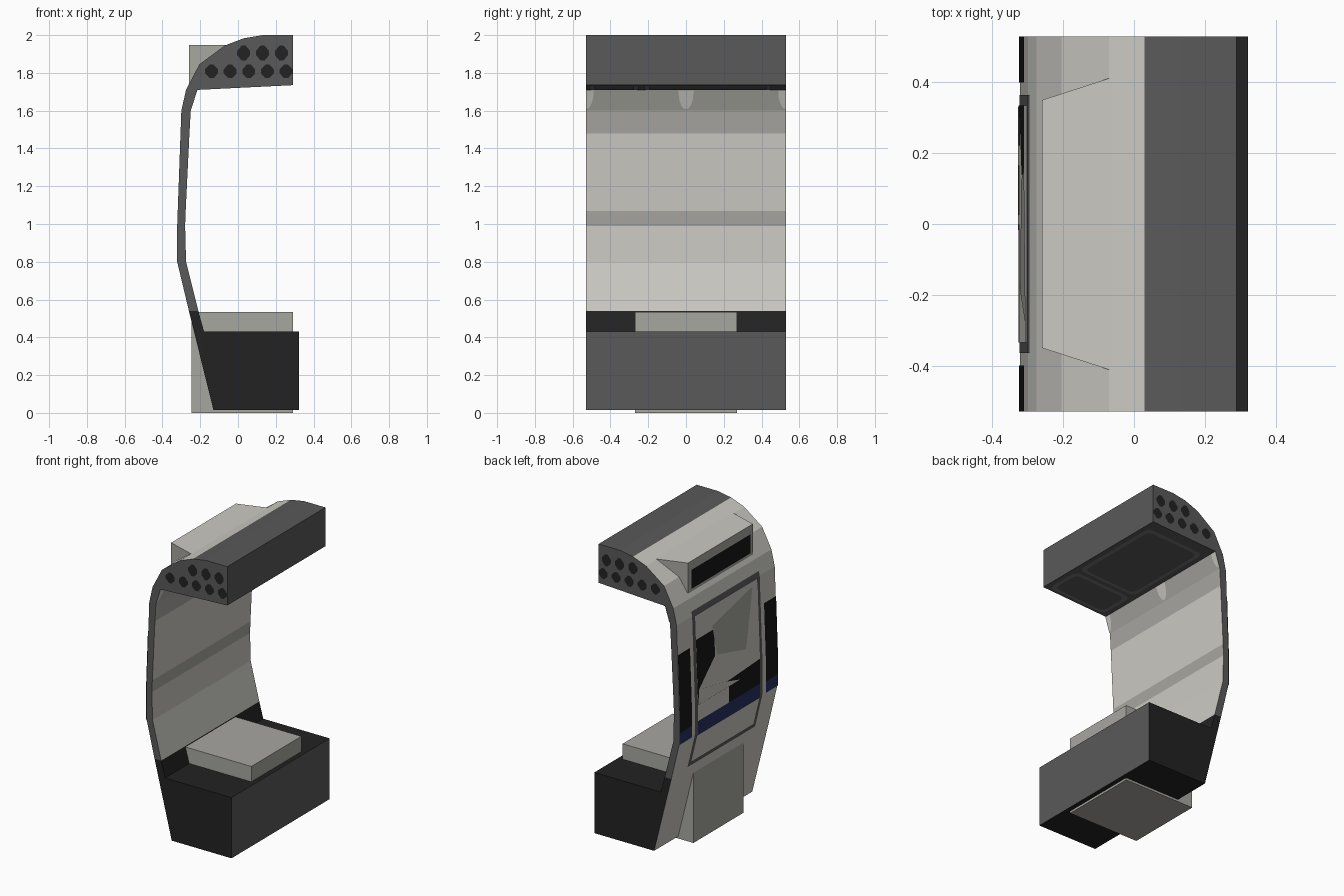
import bpy, bmesh, math
from mathutils import Vector

cube = bpy.data.objects.get("Cube")
if cube:
    bpy.data.objects.remove(cube, do_unlink=True)


def material(name, r, g, b):
    m = bpy.data.materials.new(name)
    m.use_nodes = True
    m.diffuse_color = (r, g, b, 1)
    m.node_tree.nodes["Principled BSDF"].inputs["Base Color"].default_value = (r, g, b, 1)
    return m


LIGHT = material("light grey", .60, .59, .55)
MEDIUM = material("medium grey", .39, .385, .355)
DARK = material("dark grey", .10, .10, .10)
BLACK = material("black", .016, .016, .016)
GLASS = material("window black", .008, .008, .008)
BLUE = material("stripe blue", .02, .03, .12)
TRIM = material("ceiling trim grey", .17, .17, .17)
HALF = .53


def make(name, bm, mats):
    mesh = bpy.data.meshes.new(name)
    bm.to_mesh(mesh)
    bm.free()
    for m in mats:
        mesh.materials.append(m)
    ob = bpy.data.objects.new(name, mesh)
    bpy.context.collection.objects.link(ob)
    return ob


def prism(name, points, sides, cap, y=HALF):
    """Extrude an x-z profile along y; sides holds one colour per profile edge."""
    mats = list(dict.fromkeys(sides + [cap]))
    bm = bmesh.new()
    a = [bm.verts.new((x, -y, z)) for x, z in points]
    b = [bm.verts.new((x, y, z)) for x, z in points]
    for ring in (a, b):
        bm.faces.new(ring).material_index = mats.index(cap)
    for i, side in enumerate(sides):
        j = (i + 1) % len(points)
        bm.faces.new((a[i], a[j], b[j], b[i])).material_index = mats.index(side)
    bmesh.ops.recalc_face_normals(bm, faces=bm.faces)
    return make(name, bm, mats)


def sheet(name, polygons, mat, facing):
    """Thin flat plates turned towards a given direction."""
    bm = bmesh.new()
    for poly in polygons:
        f = bm.faces.new([bm.verts.new(p) for p in poly])
        f.normal_update()
        if f.normal.dot(Vector(facing)) < 0:
            f.normal_flip()
    return make(name, bm, [mat])


# Wall, bench and roof share the same outer and inner section lines
outer = [(-.26, .54), (-.322, .8), (-.322, .99), (-.30, 1.6), (-.275, 1.71)]
inner = [(-.215, 1.71), (-.25, 1.6), (-.257, 1.48), (-.277, 1.07),
         (-.28, .99), (-.275, .8), (-.21, .54)]
prism("side_wall", outer + inner,
      [LIGHT] * 4 + [DARK, MEDIUM, MEDIUM, LIGHT, MEDIUM, LIGHT, LIGHT, BLACK], DARK)
prism("lower_bench",
      [(-.13, .015), (.322, .015), (.322, .43), (-.18, .43), (-.21, .54), (-.26, .54)],
      [BLACK, DARK, BLACK, BLACK, BLACK, LIGHT], BLACK)
prism("roof_block",
      [(-.275, 1.71), (-.205, 1.845), (-.07, 1.945), (.03, 1.983), (.13, 2),
       (.29, 2), (.29, 1.735), (-.215, 1.71)],
      [LIGHT] * 3 + [DARK] * 5, DARK)
prism("floor_box", [(-.245, 0), (.29, 0), (.29, .535), (-.245, .535)],
      [MEDIUM] * 4, MEDIUM, .27)

# Roof box with flared sides
roof_box = prism("roof_box", [(-.26, 1.72), (-.06, 1.72), (-.06, 1.948), (-.26, 1.948)],
                 [MEDIUM, MEDIUM, LIGHT, MEDIUM], MEDIUM, .35)
for v in roof_box.data.vertices:
    if v.co.x > -.1:
        v.co.y = math.copysign(.415, v.co.y)
sheet("roof_box_window", [[(-.264, y, z) for y, z in
      ((-.32, 1.76), (.32, 1.76), (.32, 1.89), (-.32, 1.89))]], GLASS, (-1, 0, 0))


def skin_x(z):
    for (x0, z0), (x1, z1) in zip(outer, outer[1:]):
        if z <= z1:
            return x0 + (x1 - x0) * (z - z0) / (z1 - z0)
    return outer[-1][0]


def skin_plate(name, y0, y1, z0, z1, mat, lift):
    """A plate that follows the bends of the outer wall."""
    levels = [z0] + [z for _, z in outer if z0 < z < z1] + [z1]
    polys = []
    for a, b in zip(levels, levels[1:]):
        xa, xb = skin_x(a) - lift, skin_x(b) - lift
        polys.append([(xa, y0, a), (xa, y1, a), (xb, y1, b), (xb, y0, b)])
    sheet(name, polys, mat, (-1, 0, 0))


# Door: dark surround, leaf, glazing, covering panels and stripe
skin_plate("door_surround", -.365, .365, .56, 1.63, DARK, .002)
skin_plate("door_leaf", -.335, .335, .59, 1.59, LIGHT, .003)
skin_plate("door_window", -.335, .335, .88, 1.43, GLASS, .004)
skin_plate("door_stripe", -.335, .335, .78, .88, BLUE, .004)


def door_panel(name, points, mat, lift):
    sheet(name, [[(skin_x(z) - lift, y, z) for y, z in points]], mat, (-1, 0, 0))


door_panel("door_cover", [(.32, 1.09), (.14, 1.25), (.14, 1.45), (-.28, 1.56),
                          (-.335, 1.55), (-.335, 1.05), (.02, 1.03)], LIGHT, .005)
door_panel("door_inner_shade", [(.16, 1.46), (-.28, 1.56), (-.19, 1.17), (.12, 1.25)],
           MEDIUM, .006)
door_panel("door_lower_cover", [(.32, 1.09), (.02, 1.03), (-.12, .992), (.335, .992)],
           LIGHT, .006)
skin_plate("door_lower_strip", .0, .335, .88, .99, LIGHT, .005)

# Side windows with the stripe below them
for side, label in ((1, "back"), (-1, "front")):
    skin_plate(label + "_side_window", side * .40, side * HALF, .87, 1.4, GLASS, .003)
    skin_plate(label + "_side_stripe", side * .40, side * HALF, .79, .87, BLUE, .003)

# Ribs of light at the top of the inner wall
tabs = []
for centre, lo, hi in ((0, -1, 1), (-HALF, 0, 1), (HALF, -1, 0)):
    poly = []
    for i in range(13):
        t = lo + (hi - lo) * i / 12
        z = 1.708 - .10 * math.sqrt(max(0, 1 - t * t))
        poly.append((-.25 + (z - 1.6) * .318 + .003, centre + .042 * t, z))
    if lo == 0 or hi == 0:
        poly.append((-.25 + .108 * .318 + .003, centre, 1.708))
    tabs.append(poly)
sheet("inner_wall_tabs", tabs, LIGHT, (1, 0, 0))


# Vents on both ends of the roof
def vent(x, z, w, h, y):
    c = .3
    shape = ((-1, -c), (-c, -1), (c, -1), (1, -c), (1, c), (c, 1), (-c, 1), (-1, c))
    return [(x + a * w, y, z + b * h) for a, b in shape]


for side, label in ((-1, "front"), (1, "back")):
    y = side * (HALF + .002)
    vents = [vent(-.14 + .0985 * i, 1.808, .034, .036, y) for i in range(5)]
    vents += [vent(.03 + .1 * i, 1.905, .034, .04, y) for i in range(3)]
    sheet(label + "_vents", vents, BLACK, (0, side, 0))


# Ceiling trim lines around rounded panels
def ceiling_panel(x0, x1, y0, y1, drop):
    cx, cy, w, h = (x0 + x1) / 2, (y0 + y1) / 2, (x1 - x0) / 2, (y1 - y0) / 2
    pts = []
    for i in range(16):
        q = (i // 4) * math.pi / 2
        a = q + (i % 4) * math.pi / 6
        sx = 1 if i // 4 in (0, 3) else -1
        sy = 1 if i // 4 in (0, 1) else -1
        x = cx + sx * (w - .04) + .04 * math.cos(a)
        y = cy + sy * (h - .04) + .04 * math.sin(a)
        pts.append((x, y, 1.7207 + x * .0495 - drop))
    return pts


bays = ((-.22, .45), (-.51, -.25))
sheet("ceiling_trim", [ceiling_panel(-.18, .26, a, b, .002) for a, b in bays],
      TRIM, (0, 0, -1))
sheet("ceiling_panels", [ceiling_panel(-.155, .235, a + .025, b - .025, .004)
                         for a, b in bays], DARK, (0, 0, -1))
